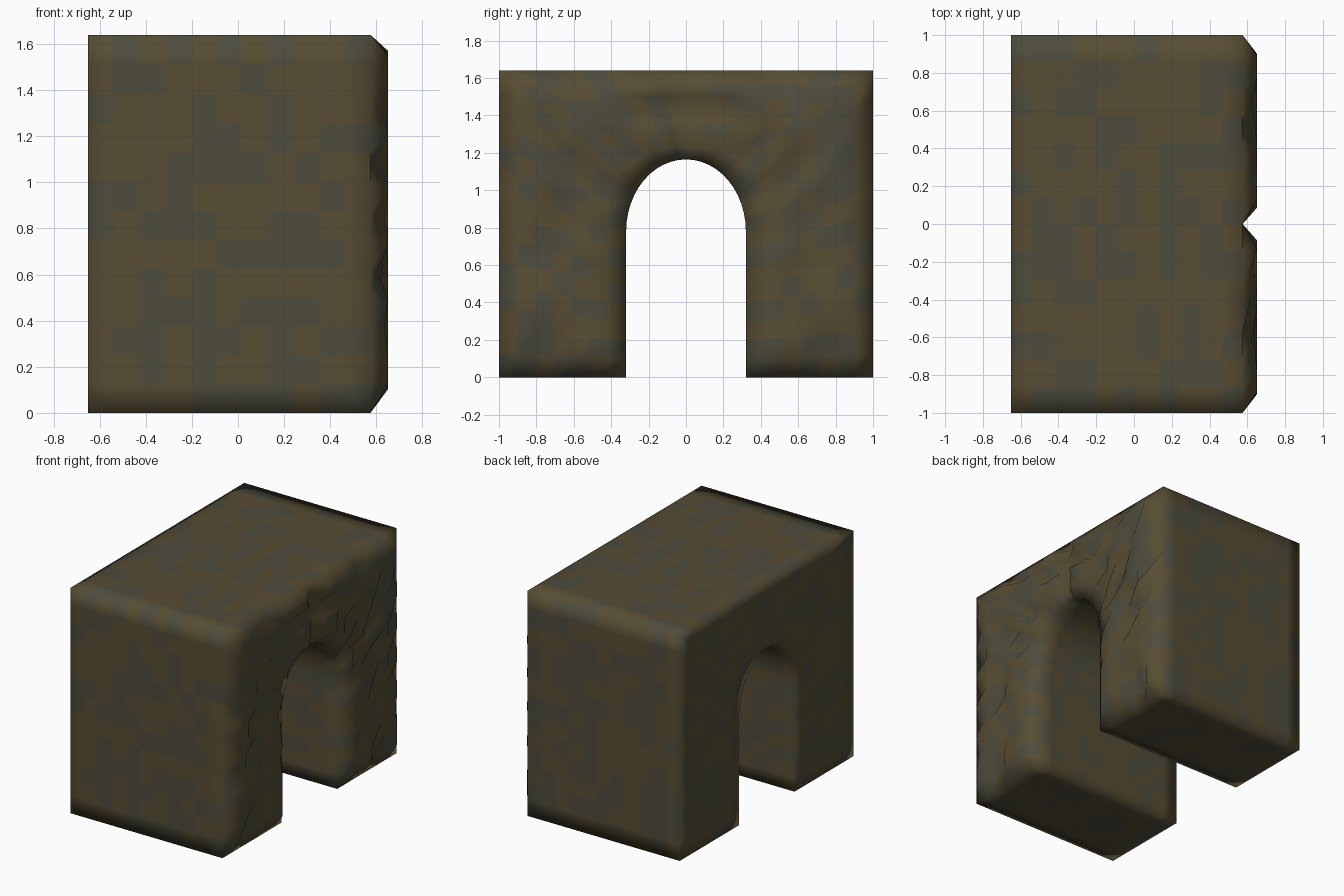
import bpy, bmesh, math, random

if "Cube" in bpy.data.objects:
    bpy.data.objects.remove(bpy.data.objects["Cube"])

random.seed(4)
LEG, SIDE, TOP = 8, 5, 7            # steps up the leg, up the shoulder, along the top
ARCH = SIDE + TOP
N = LEG + ARCH                      # columns from floor to keystone
RINGS, LAYERS = 7, 11               # arch-to-outside steps, steps along the tunnel
BACK, RIM, BULGE = -0.65, 0.575, 0.65
HALF, SPRING, RISE, HEIGHT = 0.32, 0.78, 0.385, 1.64


def inner(i):
    """Point (y, z) on the tunnel profile."""
    if i <= LEG:
        return HALF, SPRING * i / LEG
    a = math.pi / 2 * (i - LEG) / ARCH
    return HALF * math.cos(a), SPRING + RISE * math.sin(a)


def outer(i):
    """Point (y, z) on the outside of the block."""
    if i <= LEG:
        return 1.0, 1.0 * i / LEG
    if i <= LEG + SIDE:
        return 1.0, 1.0 + (HEIGHT - 1.0) * (i - LEG) / SIDE
    return 1.0 - (i - LEG - SIDE) / TOP, HEIGHT


# Rough rock relief, same on both halves; rim and keystone line stay set back
relief = {}
for i in range(N + 1):
    for j in range(RINGS + 1):
        edge = i in (0, N) or j in (0, RINGS)
        relief[i, j] = RIM if edge else random.choice(
            (BULGE, BULGE, BULGE, BULGE, 0.635, 0.62, 0.60, RIM))
relief[1, RINGS - 1] = relief[LEG, RINGS - 1] = relief[N - 1, RINGS - 1] = BULGE

bm = bmesh.new()
cache = {}


def vert(c, j, k):
    """Lattice vertex: column c, ring j, layer k."""
    if (c, j, k) not in cache:
        i = c if c <= N else 2 * N - c
        sign = 1 if c <= N else -1
        (y0, z0), (y1, z1) = inner(i), outer(i)
        t = j / RINGS
        x = BACK + (RIM - BACK) * k / LAYERS
        if k == LAYERS:
            x = relief[i, j]
        cache[c, j, k] = bm.verts.new(
            (x, sign * (y0 + (y1 - y0) * t), z0 + (z1 - z0) * t))
    return cache[c, j, k]


def patch(nu, nv, point):
    """Grid of quads in randomly mixed stone tones."""
    for u in range(nu):
        for v in range(nv):
            f = bm.faces.new([vert(*point(u + a, v + b))
                              for a, b in ((0, 0), (1, 0), (1, 1), (0, 1))])
            f.smooth = True
            f.material_index = int(random.random() < 0.45)


C = 2 * N
for layer in (0, LAYERS):           # plain back and rough face
    patch(C, RINGS, lambda u, v: (u, v, layer))
for ring in (0, RINGS):             # tunnel lining and outside walls
    patch(C, LAYERS, lambda u, v: (u, ring, v))
for col in (0, C):                  # undersides of the two legs
    patch(RINGS, LAYERS, lambda u, v: (col, u, v))
bmesh.ops.recalc_face_normals(bm, faces=bm.faces)

mesh = bpy.data.meshes.new("rock_archway")
bm.to_mesh(mesh)
bm.free()
for name, colour in (("brown_stone", (0.096, 0.074, 0.033, 1)),
                     ("grey_stone", (0.076, 0.072, 0.045, 1))):
    mat = bpy.data.materials.new(name)
    mat.diffuse_color = colour
    mat.use_nodes = True
    mat.node_tree.nodes["Principled BSDF"].inputs["Base Color"].default_value = mat.diffuse_color
    mesh.materials.append(mat)
obj = bpy.data.objects.new("rock_archway", mesh)
bpy.context.collection.objects.link(obj)
